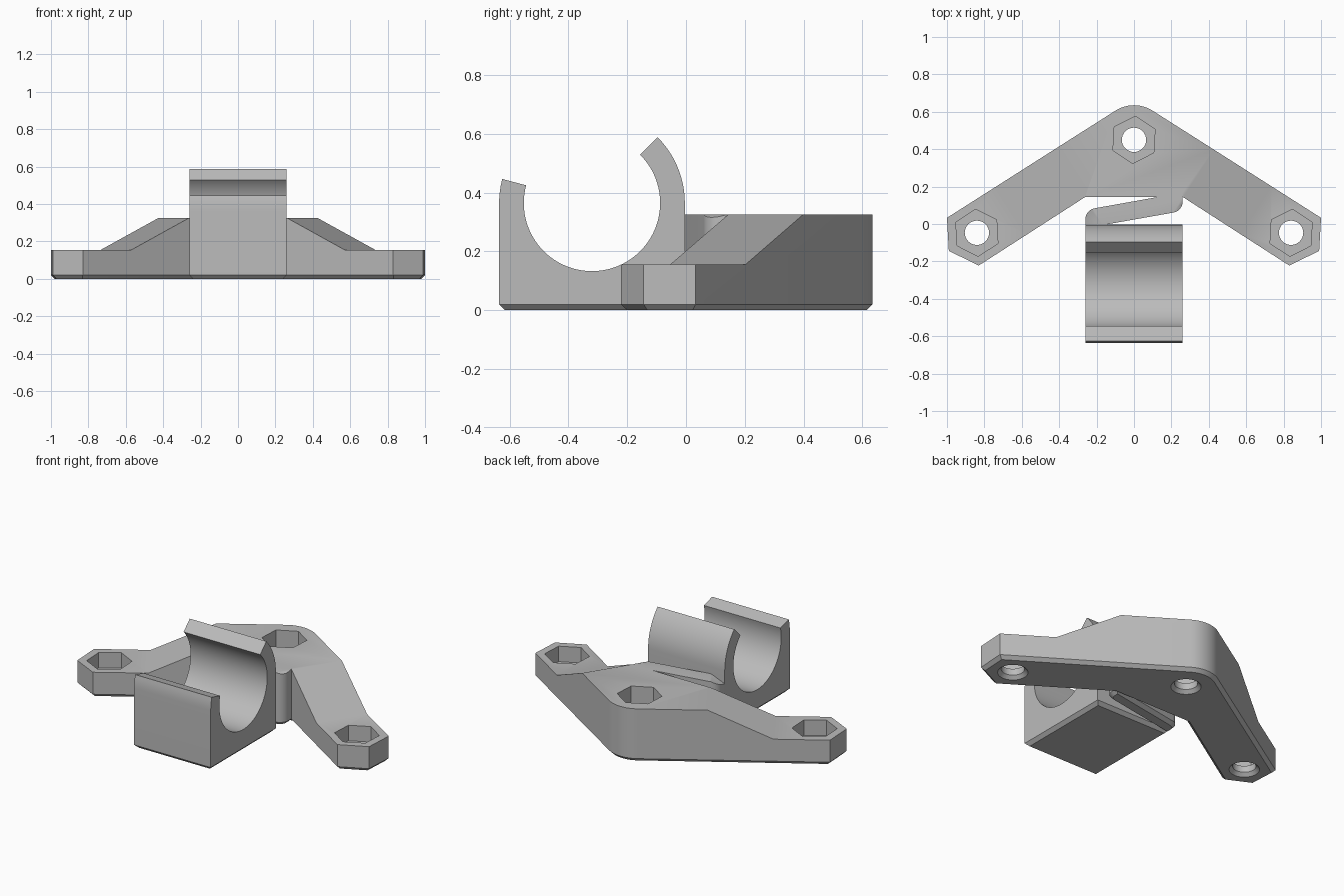
import bpy, bmesh
from math import cos, sin, radians
from mathutils import Matrix, Vector

cube = bpy.data.objects.get("Cube")
if cube:
    bpy.data.objects.remove(cube, do_unlink=True)

grey = bpy.data.materials.new("plain_grey")
grey.use_nodes = True
grey.diffuse_color = (0.5, 0.5, 0.5, 1)
grey.node_tree.nodes["Principled BSDF"].inputs["Base Color"].default_value = (0.5, 0.5, 0.5, 1)

TOP = 0.325      # height of the raised bracket
LOW = 0.155      # height of the arm ends
CHAMFER = 0.02
HALF = 0.26      # half width of the clip
HEX_TURN = 26.8


def arc(cx, cy, r, start, end, steps):
    angles = [radians(start + (end - start) * i / steps) for i in range(steps + 1)]
    return [(cx + r * cos(a), cy + r * sin(a)) for a in angles]


def frame(x_axis, y_axis, z_axis):
    return Matrix((x_axis, y_axis, z_axis)).transposed().to_4x4()


def prism(name, points, low, high, matrix=Matrix(), chamfer=0, end_points=None):
    """Extrude a profile between two depths, optionally chamfering its foot."""
    bm = bmesh.new()
    a = [bm.verts.new((x, y, low)) for x, y in points]
    b = [bm.verts.new((x, y, high)) for x, y in (end_points or points)]
    bm.faces.new(a[::-1])
    bm.faces.new(b)
    for i in range(len(a)):
        j = (i + 1) % len(a)
        bm.faces.new((a[i], a[j], b[j], b[i]))
    bm.transform(matrix)
    bmesh.ops.recalc_face_normals(bm, faces=bm.faces)
    if chamfer:
        foot = [e for e in bm.edges if all(v.co.z < 0.001 for v in e.verts)]
        bmesh.ops.bevel(bm, geom=foot, offset=chamfer, segments=1,
                        affect='EDGES', clamp_overlap=False)
    mesh = bpy.data.meshes.new(name)
    bm.to_mesh(mesh)
    bm.free()
    mesh.materials.append(grey)
    obj = bpy.data.objects.new(name, mesh)
    bpy.context.collection.objects.link(obj)
    return obj


def activate(obj):
    bpy.ops.object.select_all(action='DESELECT')
    obj.select_set(True)
    bpy.context.view_layer.objects.active = obj


def combine(target, other, operation):
    mod = target.modifiers.new(operation, 'BOOLEAN')
    mod.operation = operation
    mod.solver = 'EXACT'
    mod.object = other
    activate(target)
    bpy.ops.object.modifier_apply(modifier=mod.name)
    bpy.data.objects.remove(other, do_unlink=True)


# V-shaped bracket with a rounded apex
right_end = [(0.83, -0.222), (0.99, -0.144), (1.0, 0.033)]
left_end = [(-x, y) for x, y in reversed(right_end)]
outline = ([(HALF, 0.145)] + right_end + arc(0, 0.45, 0.185, 57, 123, 12)
           + left_end + [(-HALF, 0.145)])
bracket = prism("bracket", outline, 0, TOP, chamfer=CHAMFER)

# Slanted spring web joining bracket and clip
web = (arc(0.2, 0.12, 0.06, -80, 0, 8) + [(HALF, 0.168)]
       + arc(-0.2, 0.025, 0.06, 100, 180, 8) + [(-HALF, -0.022)])
combine(bracket, prism("spring_web", web, 0, TOP, chamfer=CHAMFER), 'UNION')

# Ramps that lower both arms
ramp = [(-0.07, TOP + 0.1), (0.51, LOW), (1.3, LOW), (1.3, TOP + 0.1)]
for side in (1, -1):
    along = Vector((side * 0.842, -0.539, 0))
    up = Vector((0, 0, 1))
    cutter = prism("ramp_cutter", ramp, -1, 1, frame(along, up, along.cross(up)))
    combine(bracket, cutter, 'DIFFERENCE')

# Hexagonal nut pockets over countersunk screw holes
for x, y, turn in ((0, 0.45, HEX_TURN), (0.84, -0.047, HEX_TURN), (-0.84, -0.047, -HEX_TURN)):
    pocket = arc(x, y, 0.126, turn, turn + 300, 5)
    combine(bracket, prism("pocket_cutter", pocket, 0.06, 0.5), 'DIFFERENCE')
    hole = arc(x, y, 0.065, 0, 348.75, 31)
    combine(bracket, prism("hole_cutter", hole, -0.1, 0.2), 'DIFFERENCE')
    sink = arc(x, y, 0.095, 0, 348.75, 31)
    combine(bracket, prism("sink_cutter", sink, -0.01, 0.02, end_points=hole), 'DIFFERENCE')

# Open round clip on a square foot
cy, cz, outer, inner = -0.32, 0.365, 0.316, 0.232
profile = ([(cy + outer, 0)] + arc(cy, cz, outer, 0, 45, 12)
           + arc(cy, cz, inner, 45, -195, 60)
           + arc(cy, cz, outer, 165, 180, 4) + [(cy - outer, 0)])
clip = prism("clip", profile, -HALF, HALF,
             frame((0, 1, 0), (0, 0, 1), (1, 0, 0)), CHAMFER)

for part in (bracket, clip):
    activate(part)
    bpy.ops.object.shade_smooth_by_angle(angle=radians(30))
